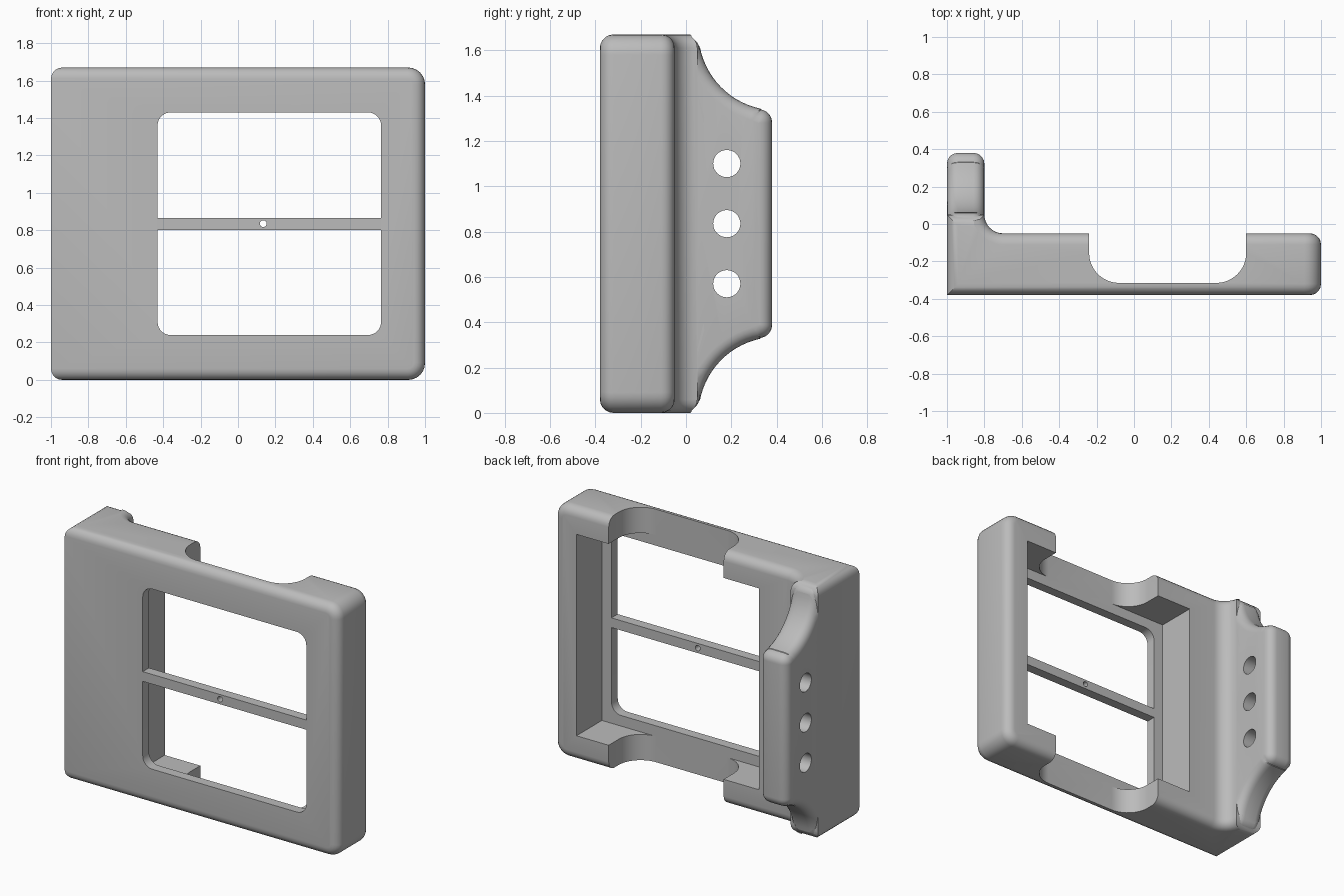
import bpy, bmesh, math

if "Cube" in bpy.data.objects:
    bpy.data.objects.remove(bpy.data.objects["Cube"], do_unlink=True)

H = 1.67          # overall height
MID = H / 2
FRONT, BACK, FLOOR = -0.38, -0.05, -0.315

grey = bpy.data.materials.new("plain grey")
grey.use_nodes = True
grey.diffuse_color = (0.5, 0.5, 0.5, 1)
grey.node_tree.nodes["Principled BSDF"].inputs["Base Color"].default_value = (0.5, 0.5, 0.5, 1)


def arc(cx, cy, r, a0, a1, n=8):
    angles = [math.radians(a0 + (a1 - a0) * i / n) for i in range(n + 1)]
    return [(cx + r * math.cos(a), cy + r * math.sin(a)) for a in angles]


def rounded_rect(x0, x1, y0, y1, r):
    return (arc(x1 - r, y1 - r, r, 0, 90) + arc(x0 + r, y1 - r, r, 90, 180)
            + arc(x0 + r, y0 + r, r, 180, 270) + arc(x1 - r, y0 + r, r, 270, 360))


def prism(points, axis, lo, hi):
    """Extrude a 2D outline along an axis and return the bmesh."""
    place = {"x": lambda p: (lo, p[0], p[1]),
             "y": lambda p: (p[0], lo, p[1]),
             "z": lambda p: (p[0], p[1], lo)}[axis]
    bm = bmesh.new()
    face = bm.faces.new([bm.verts.new(place(p)) for p in points])
    new = bmesh.ops.extrude_face_region(bm, geom=[face])["geom"]
    shift = [hi - lo if a == axis else 0 for a in "xyz"]
    bmesh.ops.translate(bm, vec=shift, verts=[v for v in new if isinstance(v, bmesh.types.BMVert)])
    bmesh.ops.recalc_face_normals(bm, faces=bm.faces)
    return bm


def bevel(bm, edges, width, segments):
    bmesh.ops.bevel(bm, geom=edges, offset=width, segments=segments, profile=0.5,
                    affect="EDGES", clamp_overlap=False)
    bmesh.ops.remove_doubles(bm, verts=bm.verts, dist=0.0005)
    bmesh.ops.recalc_face_normals(bm, faces=bm.faces)


def to_object(name, bm):
    mesh = bpy.data.meshes.new(name)
    bm.to_mesh(mesh)
    bm.free()
    mesh.materials.append(grey)
    obj = bpy.data.objects.new(name, mesh)
    bpy.context.collection.objects.link(obj)
    return obj


def combine(target, bm, operation):
    tool = to_object("tool", bm)
    tool.hide_render = True
    mod = target.modifiers.new("combine", "BOOLEAN")
    mod.operation, mod.solver, mod.object = operation, "EXACT", tool
    bpy.context.view_layer.objects.active = target
    bpy.ops.object.modifier_apply(modifier=mod.name)
    bpy.data.objects.remove(tool, do_unlink=True)


def vertical(e):
    return abs(e.verts[0].co.z - e.verts[1].co.z) > 0.5


# Frame body: slab with a filleted step leading into the side flange
outline = ([(-1, FRONT), (1, FRONT), (1, BACK)]
           + arc(-0.7, 0.05, 0.1, 270, 180) + [(-1, 0.05)])
bm = prism(outline, "z", 0, H)
bevel(bm, [e for e in bm.edges if all(v.co.x > 0.99 for v in e.verts) and not vertical(e)], 0.09, 6)
bevel(bm, [e for e in bm.edges if e.calc_face_angle(0) > 0.7
           and not (vertical(e) and e.verts[0].co.x < 0)], 0.06, 5)
frame = to_object("frame", bm)

# Side flange with scooped shoulders, mirrored about mid height
upper = (arc(0.32, 1.28, 0.06, 0, 80) + arc(0.40, 1.68, 0.345, 258, 190, 14)
         + arc(0, 1.60, 0.06, 10, 90) + [(-0.12, 1.66)])
lower = [(y, H - z) for y, z in reversed(upper)]
bm = prism(upper + lower, "x", -1, -0.8)
bevel(bm, [e for e in bm.edges if abs(e.verts[0].co.x - e.verts[1].co.x) < 0.01], 0.058, 5)
combine(frame, bm, "UNION")

# Rear pocket
combine(frame, prism([(-0.5, 0.17), (0.835, 0.17), (0.835, 1.5), (-0.5, 1.5)],
                     "y", FLOOR, 0.2), "DIFFERENCE")

# Round-cornered notch through the top and bottom walls
r = 0.16
notch = ([(0.6, 0.2), (-0.24, 0.2)] + arc(-0.24 + r, FLOOR + r, r, 180, 270, 12)
         + arc(0.6 - r, FLOOR + r, r, 270, 360, 12))
combine(frame, prism(notch, "z", -0.1, H + 0.1), "DIFFERENCE")

# Front window
combine(frame, prism(rounded_rect(-0.43, 0.765, 0.24, 1.43, 0.07), "y", -0.6, -0.2), "DIFFERENCE")

# Three mounting holes in the flange
for z in (MID - 0.265, MID, MID + 0.265):
    combine(frame, prism(arc(0.18, z, 0.06, 0, 348.75, 31), "x", -1.2, -0.6), "DIFFERENCE")

# Crossbar over the window, with a small centre hole
bar = to_object("crossbar", prism([(-0.43, 0.802), (0.765, 0.802), (0.765, 0.866), (-0.43, 0.866)],
                                  "y", FRONT, FLOOR))
combine(bar, prism(arc(0.135, MID, 0.018, 0, 345, 23), "y", -0.6, -0.1), "DIFFERENCE")

# Smooth shading with crisp edges
for obj in (frame, bar):
    bpy.ops.object.select_all(action="DESELECT")
    obj.select_set(True)
    bpy.context.view_layer.objects.active = obj
    bpy.ops.object.shade_smooth_by_angle(angle=math.radians(30))
